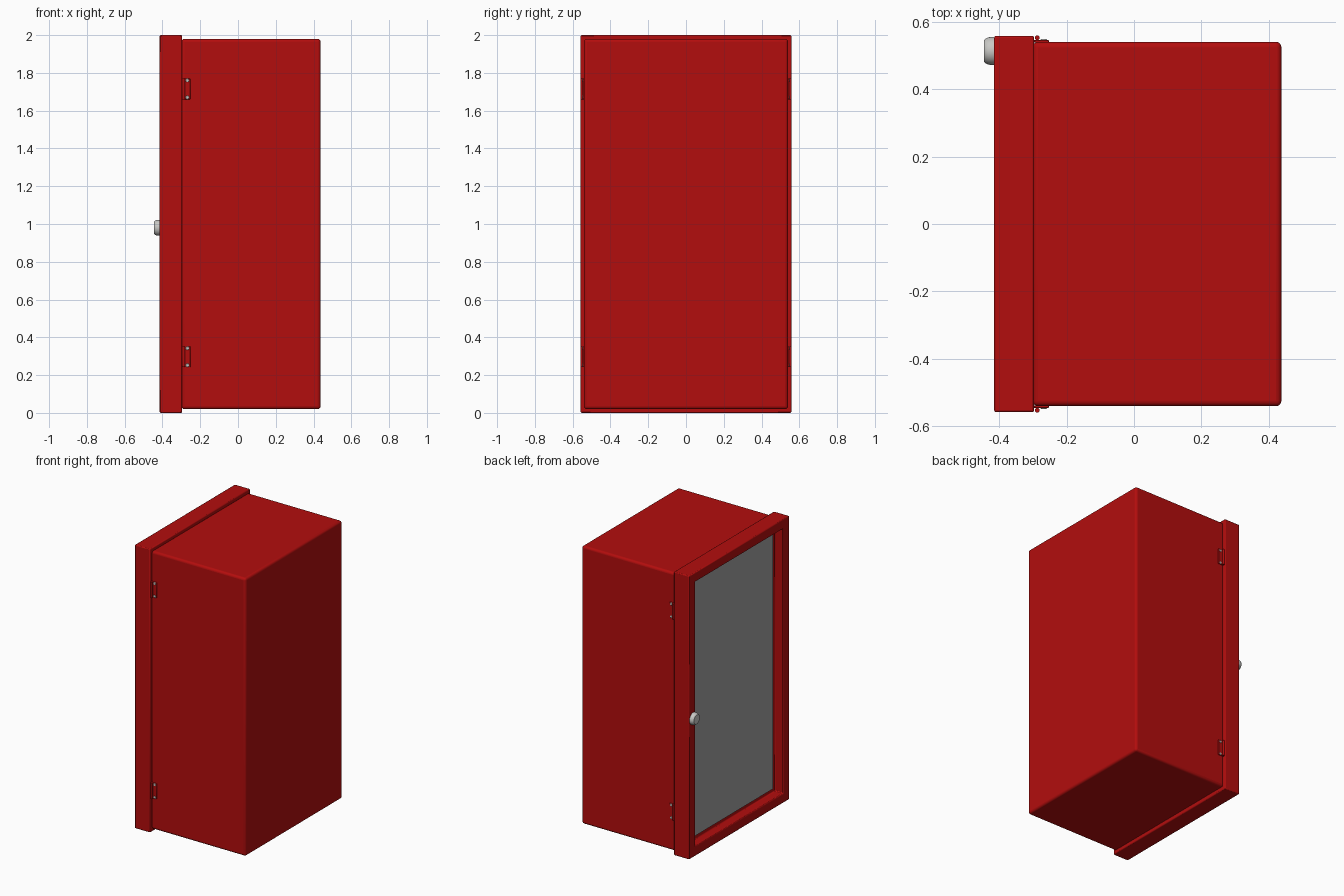
import bpy, bmesh, math
from mathutils import Matrix, Vector

if "Cube" in bpy.data.objects:
    bpy.data.objects.remove(bpy.data.objects["Cube"])


def material(name, rgb):
    m = bpy.data.materials.new(name)
    m.diffuse_color = (*rgb, 1)
    m.use_nodes = True
    m.node_tree.nodes["Principled BSDF"].inputs["Base Color"].default_value = m.diffuse_color
    return m


RED = material("red paint", (0.45, 0.004, 0.004))
GLASS = material("grey glass", (0.36, 0.36, 0.36))
METAL = material("light metal", (0.58, 0.58, 0.56))


def finish(name, bm, mat, bevel=0, segments=3):
    bmesh.ops.recalc_face_normals(bm, faces=bm.faces)
    me = bpy.data.meshes.new(name)
    bm.to_mesh(me)
    bm.free()
    me.materials.append(mat)
    ob = bpy.data.objects.new(name, me)
    bpy.context.collection.objects.link(ob)
    if bevel:
        mod = ob.modifiers.new("Bevel", 'BEVEL')
        mod.width, mod.segments = bevel, segments
        mod.limit_method, mod.angle_limit = 'ANGLE', math.radians(40)
    bpy.ops.object.select_all(action='DESELECT')
    ob.select_set(True)
    bpy.context.view_layer.objects.active = ob
    bpy.ops.object.shade_smooth_by_angle(angle=math.radians(35))
    return ob


def box(name, lo, hi, mat, bevel=0, segments=3):
    bm = bmesh.new()
    lo, hi = Vector(lo), Vector(hi)
    bmesh.ops.create_cube(bm, size=1, matrix=Matrix.Translation((lo + hi) / 2)
                          @ Matrix.Diagonal((*(hi - lo), 1)))
    return finish(name, bm, mat, bevel, segments)


def lathe(name, profile, origin, axis, mat, steps=32):
    """Spin (radius, height) points around an axis through origin."""
    bm = bmesh.new()
    vs = [bm.verts.new((r, 0, h)) for r, h in profile]
    edges = [bm.edges.new(p) for p in zip(vs, vs[1:])]
    bmesh.ops.spin(bm, geom=vs + edges, cent=(0, 0, 0), axis=(0, 0, 1),
                   angle=math.tau, steps=steps)
    bmesh.ops.remove_doubles(bm, verts=bm.verts, dist=1e-5)
    rot = Vector((0, 0, 1)).rotation_difference(Vector(axis)).to_matrix().to_4x4()
    bm.transform(Matrix.Translation(origin) @ rot)
    return finish(name, bm, mat)


# Cabinet body
box("cabinet_body", (-0.30, -0.54, 0.02), (0.437, 0.54, 1.98), RED, 0.016, 4)

# Door frame: slab whose front face is inset and pushed in for the window
X0, X1, W, BORDER, DEPTH = -0.415, -0.296, 0.558, 0.095, 0.065
bm = bmesh.new()
bmesh.ops.create_cube(bm, size=1, matrix=Matrix.Translation(((X0 + X1) / 2, 0, 1))
                      @ Matrix.Diagonal((X1 - X0, 2 * W, 2, 1)))
front = min(bm.faces, key=lambda f: f.calc_center_median().x)
bmesh.ops.inset_region(bm, faces=[front], thickness=BORDER)
ext = bmesh.ops.extrude_face_region(bm, geom=[front])
bmesh.ops.translate(bm, vec=(DEPTH, 0, 0),
                    verts=[v for v in ext["geom"] if isinstance(v, bmesh.types.BMVert)])
if front.is_valid:
    bmesh.ops.delete(bm, geom=[front], context='FACES_ONLY')
finish("door_frame", bm, RED, 0.006, 2)

# Window pane
a = W - BORDER
box("window_pane", (X0 + DEPTH - 0.006, -a, BORDER), (X0 + DEPTH + 0.003, a, 2 - BORDER), GLASS)

# Door knob
lathe("door_knob", [(0, 0), (0.042, 0), (0.042, 0.008), (0.040, 0.018),
                    (0.036, 0.026), (0.032, 0.029), (0, 0.030)],
      (X0, 0.513, 0.98), (-1, 0, 0), METAL)

# Hinges on both sides: leaf, pin barrel and two screws each
for side, s in (("left", -1), ("right", 1)):
    for level, z in (("lower", 0.297), ("upper", 1.715)):
        tag = f"{level}_{side}"
        ys = sorted((s * 0.538, s * 0.546))
        box(f"hinge_leaf_{tag}", (-0.297, ys[0], z - 0.055), (-0.252, ys[1], z + 0.055), RED, 0.002, 1)
        lathe(f"hinge_barrel_{tag}", [(0, -0.055), (0.007, -0.055), (0.007, 0.055), (0, 0.055)],
              (-0.287, s * 0.552, z), (0, 0, 1), RED, 16)
        for n, dz in enumerate((-0.045, 0.045)):
            lathe(f"hinge_screw_{tag}_{n}", [(0, 0), (0.010, 0), (0.008, 0.0025), (0, 0.003)],
                  (-0.268, s * 0.5455, z + dz), (0, s, 0), METAL, 16)
